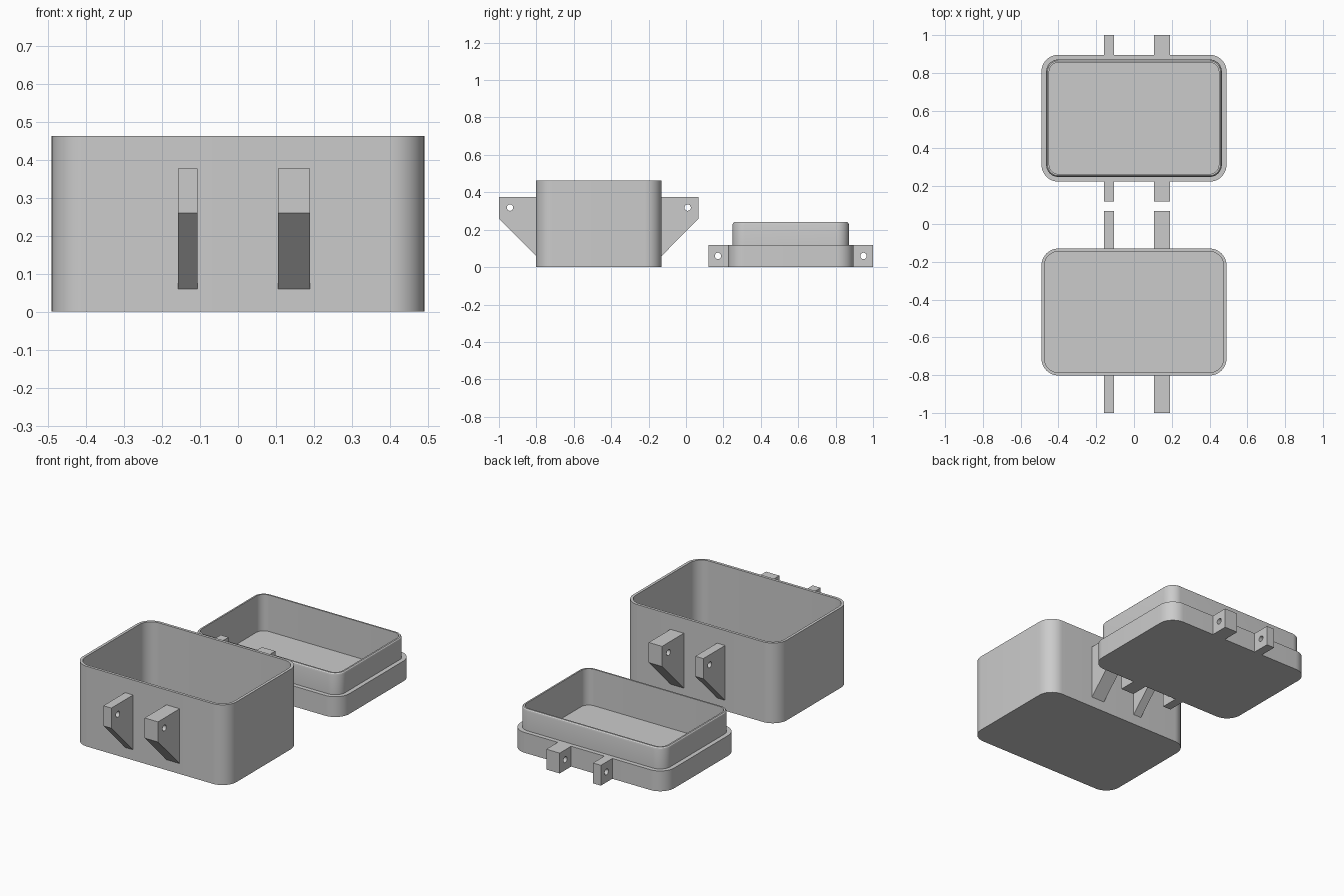
import bpy
import bmesh
from math import cos, sin, pi

cube = bpy.data.objects.get("Cube")
if cube:
    bpy.data.objects.remove(cube, do_unlink=True)

grey = bpy.data.materials.new("plain grey")
grey.use_nodes = True
COLOUR = (0.6, 0.6, 0.6, 1)
grey.diffuse_color = COLOUR
grey.node_tree.nodes["Principled BSDF"].inputs["Base Color"].default_value = COLOUR

HALF_X, HALF_Y, RADIUS = 0.49, 0.336, 0.09
BOX_Y, LID_Y = -0.466, 0.56
CORNER_STEPS = 12


def finish(obj):
    bpy.context.view_layer.objects.active = obj
    for other in bpy.context.selected_objects:
        other.select_set(False)
    obj.select_set(True)
    bpy.ops.object.shade_smooth_by_angle(angle=pi / 6)


def rounded_outline(inset):
    """Rounded rectangle in plan, drawn in from the outer wall."""
    r = RADIUS - inset
    cx, cy = HALF_X - RADIUS, HALF_Y - RADIUS
    points = []
    for corner, (sx, sy) in enumerate([(1, 1), (-1, 1), (-1, -1), (1, -1)]):
        for i in range(CORNER_STEPS + 1):
            a = (corner + i / CORNER_STEPS) * pi / 2
            points.append((sx * cx + r * cos(a), sy * cy + r * sin(a)))
    return points


def tray(name, y, profile):
    """Skin the rounded outline along (inset, height) steps, outside to inside."""
    bm = bmesh.new()
    rings = [[bm.verts.new((px, py, z)) for px, py in rounded_outline(inset)]
             for inset, z in profile]
    bm.faces.new(rings[0][::-1])
    for low, high in zip(rings, rings[1:]):
        for i in range(len(low)):
            j = (i + 1) % len(low)
            bm.faces.new((low[i], low[j], high[j], high[i]))
    bm.faces.new(rings[-1])
    bmesh.ops.recalc_face_normals(bm, faces=bm.faces)
    mesh = bpy.data.meshes.new(name)
    bm.to_mesh(mesh)
    bm.free()
    mesh.materials.append(grey)
    obj = bpy.data.objects.new(name, mesh)
    bpy.context.collection.objects.link(obj)
    obj.location.y = y
    finish(obj)


def lug(name, x0, x1, y, side, outline, hole):
    """Pierced plate: outline is (distance out from wall, height)."""
    curve = bpy.data.curves.new(name, "CURVE")
    curve.dimensions = "2D"
    curve.fill_mode = "BOTH"
    curve.extrude = (x1 - x0) / 2
    circle = [(hole[0] + 0.017 * cos(i * pi / 12), hole[1] + 0.017 * sin(i * pi / 12))
              for i in range(24)]
    for loop in (outline, circle):
        spline = curve.splines.new("POLY")
        spline.points.add(len(loop) - 1)
        for point, (out, z) in zip(spline.points, loop):
            point.co = (side * (HALF_Y + out), z, 0, 1)
        spline.use_cyclic_u = True
    temp = bpy.data.objects.new(name + "_outline", curve)
    bpy.context.collection.objects.link(temp)
    depsgraph = bpy.context.evaluated_depsgraph_get()
    mesh = bpy.data.meshes.new_from_object(temp.evaluated_get(depsgraph))
    bpy.data.objects.remove(temp, do_unlink=True)

    # Weld the caps to the sides and face everything outwards
    bm = bmesh.new()
    bm.from_mesh(mesh)
    bmesh.ops.remove_doubles(bm, verts=bm.verts, dist=0.0001)
    bmesh.ops.recalc_face_normals(bm, faces=bm.faces)
    bm.to_mesh(mesh)
    bm.free()
    mesh.materials.clear()
    mesh.materials.append(grey)
    obj = bpy.data.objects.new(name, mesh)
    bpy.context.collection.objects.link(obj)
    obj.rotation_euler = (pi / 2, 0, pi / 2)
    obj.location = ((x0 + x1) / 2, y, 0)
    finish(obj)


# Deep box and shallow lid with its raised lip
tray("box", BOX_Y, [(0, 0), (0, 0.462), (0.016, 0.462), (0.016, 0.03)])
tray("lid", LID_Y, [(0, 0), (0, 0.117), (0.025, 0.117), (0.025, 0.226),
                    (0.027, 0.235), (0.032, 0.24), (0.041, 0.24), (0.041, 0.03)])

# Hinge and latch lugs on both long sides
BRACKET = [(-0.005, 0.06), (0, 0.06), (0.198, 0.26), (0.198, 0.376), (-0.005, 0.376)]
TAB = [(-0.005, 0), (0.104, 0), (0.104, 0.117), (-0.005, 0.117)]
for width, x0, x1 in (("narrow", -0.158, -0.107), ("wide", 0.105, 0.19)):
    for end, side in (("front", -1), ("back", 1)):
        lug(f"box_{end}_{width}_bracket", x0, x1, BOX_Y, side, BRACKET, (0.139, 0.318))
        lug(f"lid_{end}_{width}_tab", x0, x1, LID_Y, side, TAB, (0.053, 0.06))
